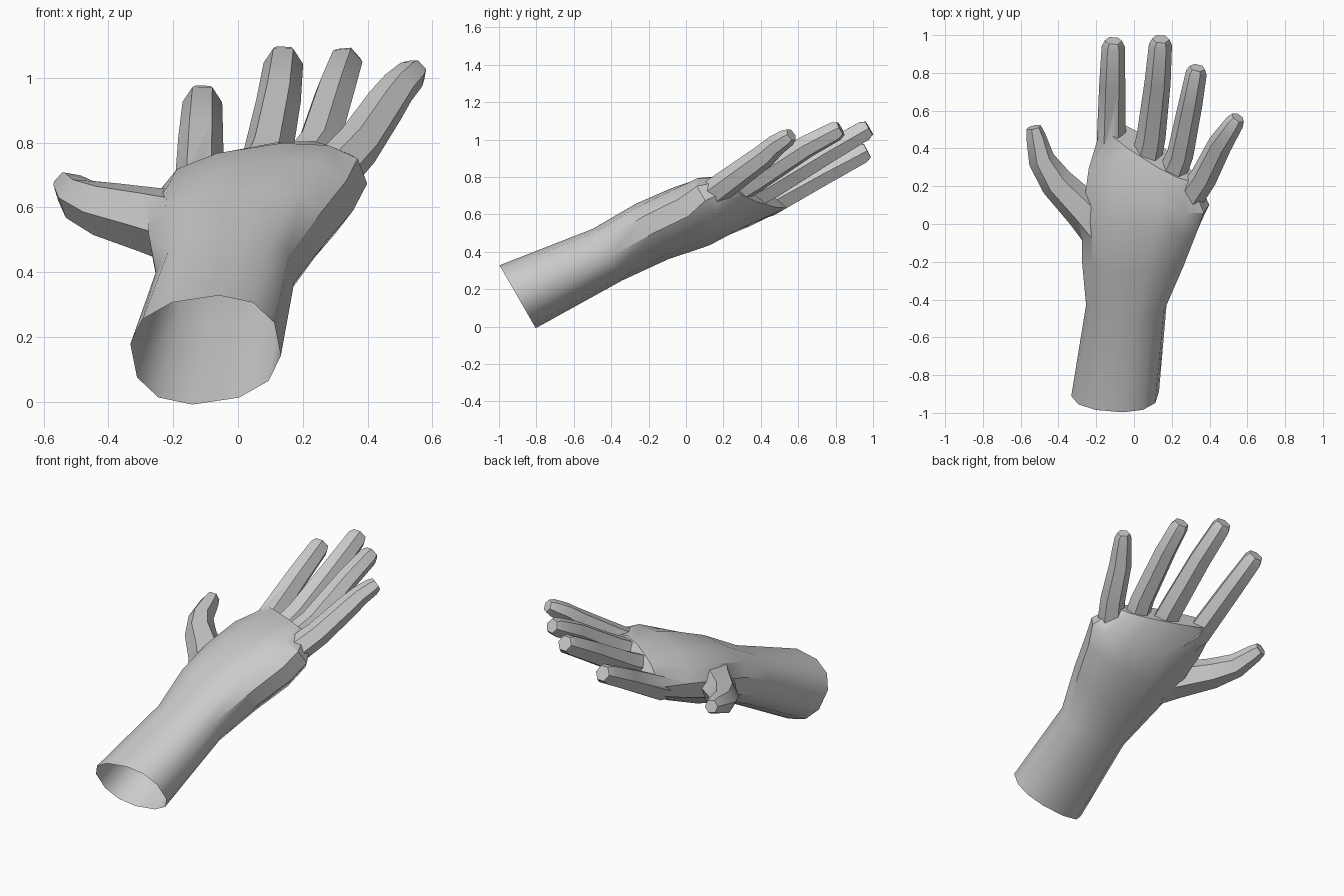
import bpy, bmesh, math
from mathutils import Vector, Matrix

cube = bpy.data.objects.get("Cube")
if cube:
    bpy.data.objects.remove(cube, do_unlink=True)

GREY = (0.6, 0.6, 0.6, 1)
skin = bpy.data.materials.new("plain grey")
skin.use_nodes = True
skin.diffuse_color = GREY
skin.node_tree.nodes["Principled BSDF"].inputs["Base Color"].default_value = GREY

# Direction of the forearm, and the way the palm faces
ARM = Vector((0, 0.87, 0.5)).normalized()
UP = Vector((0, -0.5, 0.87)).normalized()


def loft(name, rings):
    """Closed tube through rings of points, with flat caps at both ends."""
    bm = bmesh.new()
    loops = [[bm.verts.new(point) for point in ring] for ring in rings]
    for near, far in zip(loops, loops[1:]):
        for i in range(len(near)):
            bm.faces.new((near[i - 1], near[i], far[i], far[i - 1]))
    bm.faces.new(loops[0])
    bm.faces.new(loops[-1])
    bmesh.ops.recalc_face_normals(bm, faces=bm.faces)
    mesh = bpy.data.meshes.new(name)
    bm.to_mesh(mesh)
    bm.free()
    mesh.materials.append(skin)
    obj = bpy.data.objects.new(name, mesh)
    bpy.context.collection.objects.link(obj)
    return obj


def oval(centre, across, above, sides, start=0, power=1):
    """Ring of points around a centre; a power under one squares the oval."""
    ring = []
    for i in range(sides):
        angle = math.tau * (i + start) / sides
        c, s = math.cos(angle), math.sin(angle)
        ring.append(centre + across * math.copysign(abs(c) ** power, c)
                    + above * math.copysign(abs(s) ** power, s))
    return ring


def palm_ring(centre, width, thick, roll, skew):
    """Cross-section rolled about the arm; skew slants it along the arm."""
    turn = Matrix.Rotation(-roll, 3, ARM)
    across = (turn @ Vector((1, 0, 0)) + ARM * skew) * width
    return oval(Vector(centre), across, turn @ UP * thick, 12, 0.5, 0.85)


def digit(name, up, size, taper, path):
    """Six-sided finger along a path, closed by a smaller blunt tip."""
    points = [Vector(p) for p in path]
    end = (points[-1] - points[-2]).normalized()
    points.append(points[-1] + end * size * 0.4)
    widths = [size * (1 - taper * k / (len(path) - 1)) for k in range(len(path))]
    widths.append(widths[-1] * 0.75)
    rings = []
    for k, (point, width) in enumerate(zip(points, widths)):
        along = points[min(k + 1, len(path))] - points[max(k - 1, 0)]
        across = along.cross(up).normalized()
        above = across.cross(along).normalized()
        rings.append(oval(point, across * width, above * width, 6))
    return loft(name, rings)


# Forearm and palm, ending at the slanted line of the finger webs
hand = loft("hand", [palm_ring(*ring) for ring in (
    ((-0.1, -0.9, 0.16), 0.232, 0.19, 0.17, 0),
    ((-0.04, -0.42, 0.385), 0.215, 0.155, 0.15, 0),
    ((0, -0.18, 0.51), 0.28, 0.165, 0.15, 0),
    ((0.04, 0.03, 0.59), 0.32, 0.17, 0.2, -0.05),
    ((0.08, 0.2, 0.665), 0.33, 0.148, 0.32, -0.25),
    ((0.08, 0.39, 0.72), 0.27, 0.088, 0.45, -0.42))])

# Fingers and thumb, each leaning a little more towards the outside
parts = [
    digit("index_finger", UP, 0.085, 0.28, (
        (-0.07, 0.25, 0.6), (-0.12, 0.45, 0.66),
        (-0.115, 0.74, 0.82), (-0.11, 0.94, 0.925))),
    digit("middle_finger", UP, 0.085, 0.28, (
        (0.04, 0.22, 0.63), (0.09, 0.46, 0.755),
        (0.125, 0.75, 0.93), (0.14, 0.95, 1.045))),
    digit("ring_finger", UP + Vector((-0.2, 0, 0)), 0.078, 0.28, (
        (0.16, 0.16, 0.665), (0.245, 0.37, 0.785),
        (0.3, 0.64, 0.96), (0.33, 0.8, 1.045))),
    digit("little_finger", UP + Vector((-0.4, 0, 0)), 0.08, 0.38, (
        (0.24, 0.06, 0.65), (0.37, 0.25, 0.79),
        (0.455, 0.42, 0.915), (0.495, 0.48, 0.97), (0.535, 0.54, 1.01))),
    digit("thumb", UP + Vector((0.3, 0, 0)), 0.125, 0.58, (
        (-0.11, -0.1, 0.52), (-0.26, 0.07, 0.56), (-0.41, 0.22, 0.595),
        (-0.49, 0.34, 0.625), (-0.52, 0.465, 0.66)))]

# Join the digits to the palm as one skin
bpy.context.view_layer.objects.active = hand
for part in parts:
    join = hand.modifiers.new("join", "BOOLEAN")
    join.operation, join.solver, join.object = "UNION", "EXACT", part
    bpy.ops.object.modifier_apply(modifier=join.name)
    bpy.data.objects.remove(part, do_unlink=True)

# Open the wrist end
bm = bmesh.new()
bm.from_mesh(hand.data)
ends = [f for f in bm.faces
        if f.normal.dot(ARM) < -0.95 and f.calc_center_median().y < -0.8]
bmesh.ops.delete(bm, geom=ends, context="FACES")
bm.to_mesh(hand.data)
bm.free()

bpy.ops.object.select_all(action="DESELECT")
hand.select_set(True)
bpy.ops.object.shade_smooth_by_angle(angle=math.radians(35))
